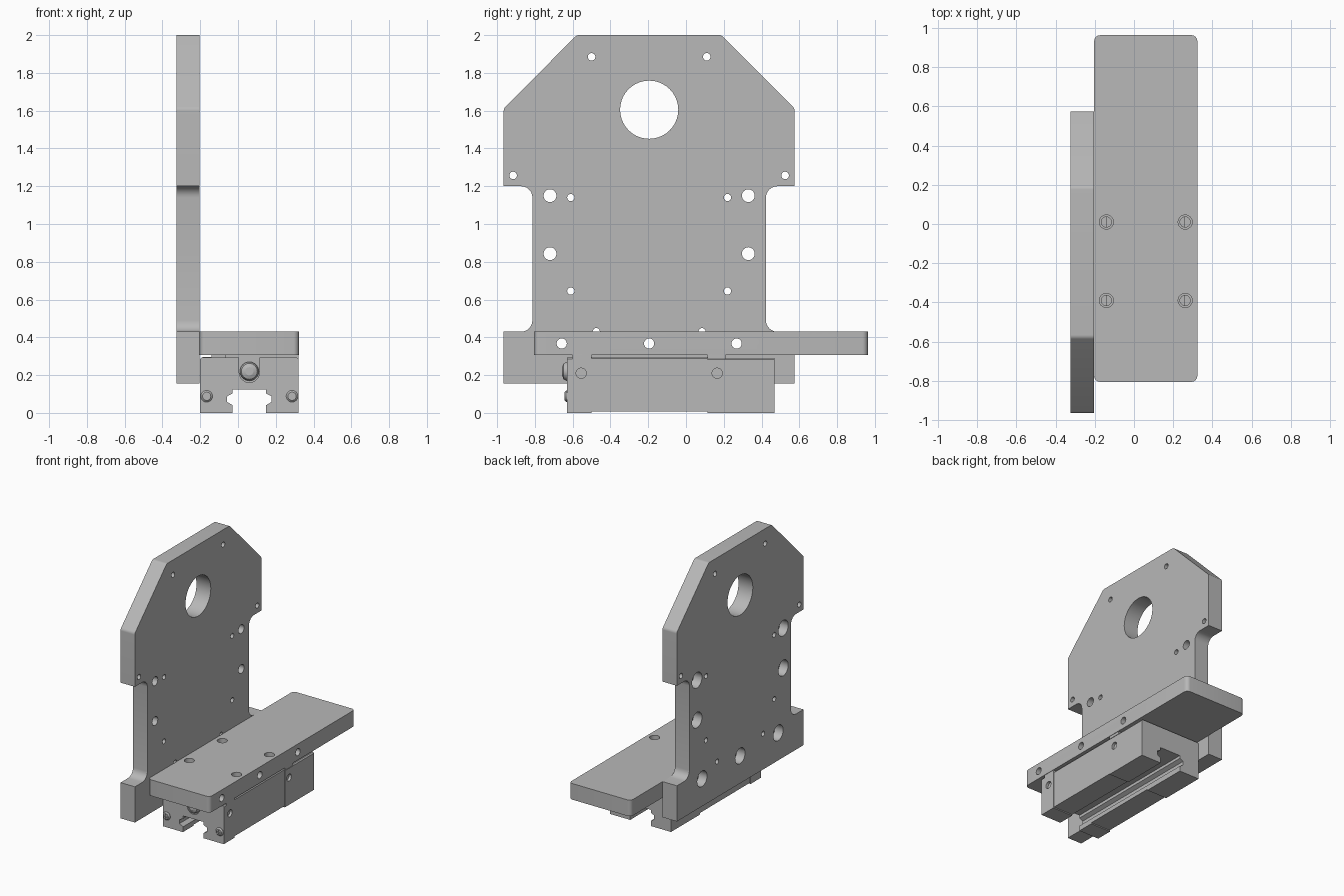
import bpy, bmesh, math
from mathutils import Vector, Matrix

if bpy.data.objects.get("Cube"):
    bpy.data.objects.remove(bpy.data.objects["Cube"])

grey = bpy.data.materials.new("machined grey")
grey.use_nodes = True
COLOUR = (0.48, 0.48, 0.48, 1)
grey.diffuse_color = COLOUR
grey.node_tree.nodes["Principled BSDF"].inputs["Base Color"].default_value = COLOUR

YC = -0.195   # middle of the upright plate in y
XC = 0.06     # middle of the carriage in x
AXES = {"x": lambda a, b, c: (c, a, b),
        "y": lambda a, b, c: (a, c, b),
        "z": lambda a, b, c: (a, b, c)}


def finish(bm, name):
    bmesh.ops.recalc_face_normals(bm, faces=bm.faces)
    mesh = bpy.data.meshes.new(name)
    bm.to_mesh(mesh)
    bm.free()
    mesh.materials.append(grey)
    obj = bpy.data.objects.new(name, mesh)
    bpy.context.collection.objects.link(obj)
    return obj


def rounded(points, steps=6):
    """Replace each (a, b, radius) corner by an arc."""
    out = []
    for i, (a, b, r) in enumerate(points):
        p = Vector((a, b))
        if not r:
            out.append(p)
            continue
        u = (Vector(points[i - 1][:2]) - p).normalized()
        v = (Vector(points[(i + 1) % len(points)][:2]) - p).normalized()
        half = u.angle(v) / 2
        centre = p + (u + v).normalized() * r / math.sin(half)
        start = p + u * r / math.tan(half) - centre
        end = p + v * r / math.tan(half) - centre
        turn = start.angle_signed(end)
        for k in range(steps + 1):
            out.append(centre + Matrix.Rotation(-turn * k / steps, 2) @ start)
    return out


def add_prism(bm, outline, axis, lo, hi):
    place = AXES[axis]
    face = bm.faces.new([bm.verts.new(place(p[0], p[1], lo)) for p in outline])
    moved = bmesh.ops.extrude_face_region(bm, geom=[face])["geom"]
    bmesh.ops.translate(bm, vec=place(0, 0, hi - lo),
                        verts=[g for g in moved if isinstance(g, bmesh.types.BMVert)])


def prism(name, outline, axis, lo, hi):
    bm = bmesh.new()
    add_prism(bm, outline, axis, lo, hi)
    return finish(bm, name)


def circle(a, b, r, n=24):
    return [(a + r * math.cos(math.tau * k / n), b + r * math.sin(math.tau * k / n))
            for k in range(n)]


def rect(a0, a1, b0, b1):
    return [(a0, b0), (a1, b0), (a1, b1), (a0, b1)]


def cut(obj, outlines, axis, lo, hi):
    bm = bmesh.new()
    for outline in outlines:
        add_prism(bm, outline, axis, lo, hi)
    cutter = finish(bm, "cutter")
    cutter.hide_render = True
    mod = obj.modifiers.new("cut", 'BOOLEAN')
    mod.operation, mod.solver, mod.object = 'DIFFERENCE', 'EXACT', cutter
    bpy.context.view_layer.objects.active = obj
    bpy.ops.object.modifier_apply(modifier=mod.name)
    bpy.data.objects.remove(cutter)


def lathe(name, profile, origin, n=24):
    """Turn (radius, y) points round the y axis."""
    bm = bmesh.new()
    rings = [[bm.verts.new((origin[0] + a, origin[1] + y, origin[2] + b))
              for a, b in circle(0, 0, r, n)] for r, y in profile]
    for low, high in zip(rings, rings[1:]):
        for k in range(n):
            j = (k + 1) % n
            bm.faces.new((low[k], low[j], high[j], high[k]))
    bm.faces.new(rings[0])
    bm.faces.new(rings[-1])
    return finish(bm, name)


# Upright plate: symmetric outline with waist and chamfered top
side = [(0.77, 0.155, 0), (0.77, 0.43, 0), (0.618, 0.43, 0.06), (0.618, 1.2, 0.06),
        (0.77, 1.2, 0), (0.77, 1.612, 0.03), (0.383, 2.0, 0.03)]
outline = ([(YC + a, b, r) for a, b, r in side]
           + [(YC - a, b, r) for a, b, r in reversed(side)])
upright = prism("upright_plate", rounded(outline), "x", -0.325, -0.203)
small = [(0.305, 1.885, 0.02), (0.72, 1.257, 0.02), (0.415, 1.14, 0.019),
         (0.415, 0.645, 0.019), (0.28, 0.43, 0.019)]
bolts = [(0.525, 1.15, 0.034), (0.525, 0.843, 0.034), (0.463, 0.367, 0.027)]
through = [circle(YC, 1.605, 0.154, 40), circle(YC, 0.367, 0.027)]
through += [circle(YC + s * a, b, r) for a, b, r in small + bolts for s in (-1, 1)]
cut(upright, through, "x", -0.4, -0.1)
bores = [circle(YC, 0.367, 0.06)]
bores += [circle(YC + s * a, b, 0.06) for a, b, r in bolts for s in (-1, 1)]
cut(upright, bores, "x", -0.4, -0.255)

# Horizontal table bar with side and top holes
corners = [(a, b, 0.03) for a, b in rect(-0.203, 0.323, -0.805, 0.963)]
table = prism("table_bar", rounded(corners), "z", 0.306, 0.43)
cut(table, [circle(YC + d, 0.367, 0.027) for d in (-0.463, 0, 0.463)], "x", -0.4, 0.5)
spots = [(XC + s * 0.201, y) for s in (-1, 1) for y in (0.01, -0.39)]
cut(table, [circle(x, y, 0.036) for x, y in spots], "z", 0.36, 0.5)
cut(table, [circle(x, y, 0.026) for x, y in spots], "z", 0.25, 0.5)

# Rail carriage: middle block and two end caps sharing a rail slot
slot = [(0.088, 0), (0.088, 0.04), (0.117, 0.058), (0.117, 0.088),
        (0.088, 0.103), (0.088, 0.125)]


def carriage_part(name, half, bottom, top, y0, y1):
    body = [(half, bottom), (half, top - 0.008), (half - 0.008, top)]
    right = [(slot[0][0], bottom)] + slot[1:]
    ring = right[::-1] + body
    pts = [(XC + a, b) for a, b in ring] + [(XC - a, b) for a, b in reversed(ring)]
    return prism(name, pts, "y", y0, y1)


carriage_part("carriage_block", 0.255, 0.008, 0.296, -0.5, 0.113)
front_cap = carriage_part("front_end_cap", 0.26, 0.0, 0.293, -0.63, -0.5)
rear_cap = carriage_part("rear_end_cap", 0.26, 0.0, 0.29, 0.113, 0.468)
for cap, y in ((front_cap, -0.555), (rear_cap, 0.165)):
    cut(cap, [circle(y, 0.21, 0.027)], "x", 0.3, 0.4)

# Spacer pads under the table
for name, y0, y1 in (("front_pad", -0.6, -0.5), ("rear_pad", 0.113, 0.21)):
    prism(name, rect(XC - 0.13, XC + 0.26, y0, y1), "z", 0.285, 0.306)
prism("middle_pad", rect(XC - 0.2, XC + 0.2, -0.5, 0.113), "z", 0.29, 0.306)

# Arched recess with the lubrication fitting
arch = [(XC + 0.054 * math.cos(math.pi * k / 10), 0.215 - 0.054 * math.sin(math.pi * k / 10))
        for k in range(11)]
cut(front_cap, [[(XC + 0.054, 0.4)] + arch + [(XC - 0.054, 0.4)]], "y", -0.7, -0.605)
lathe("lubrication_fitting",
      [(0.05, 0.03), (0.05, -0.012), (0.042, -0.028), (0.022, -0.036),
       (0.022, -0.03), (0.015, -0.03)], (XC, -0.62, 0.22))

# Cross-head cap screws
for name, s in (("left_cap_screw", 1), ("right_cap_screw", -1)):
    x, z = XC + s * 0.226, 0.088
    screw = lathe(name, [(0.031, 0.01), (0.031, -0.004), (0.022, -0.012)], (x, -0.63, z))
    cut(screw, [rect(x - 0.018, x + 0.018, z - 0.004, z + 0.004)], "y", -0.7, -0.635)
    cut(screw, [rect(x - 0.004, x + 0.004, z - 0.018, z + 0.018)], "y", -0.7, -0.635)

# Smooth the curved walls, keep machined edges sharp
bpy.ops.object.select_all(action='DESELECT')
for obj in bpy.context.collection.objects:
    if obj.type == 'MESH' and obj.data.materials and obj.data.materials[0] == grey:
        obj.select_set(True)
        bpy.context.view_layer.objects.active = obj
bpy.ops.object.shade_smooth_by_angle(angle=math.radians(30))
